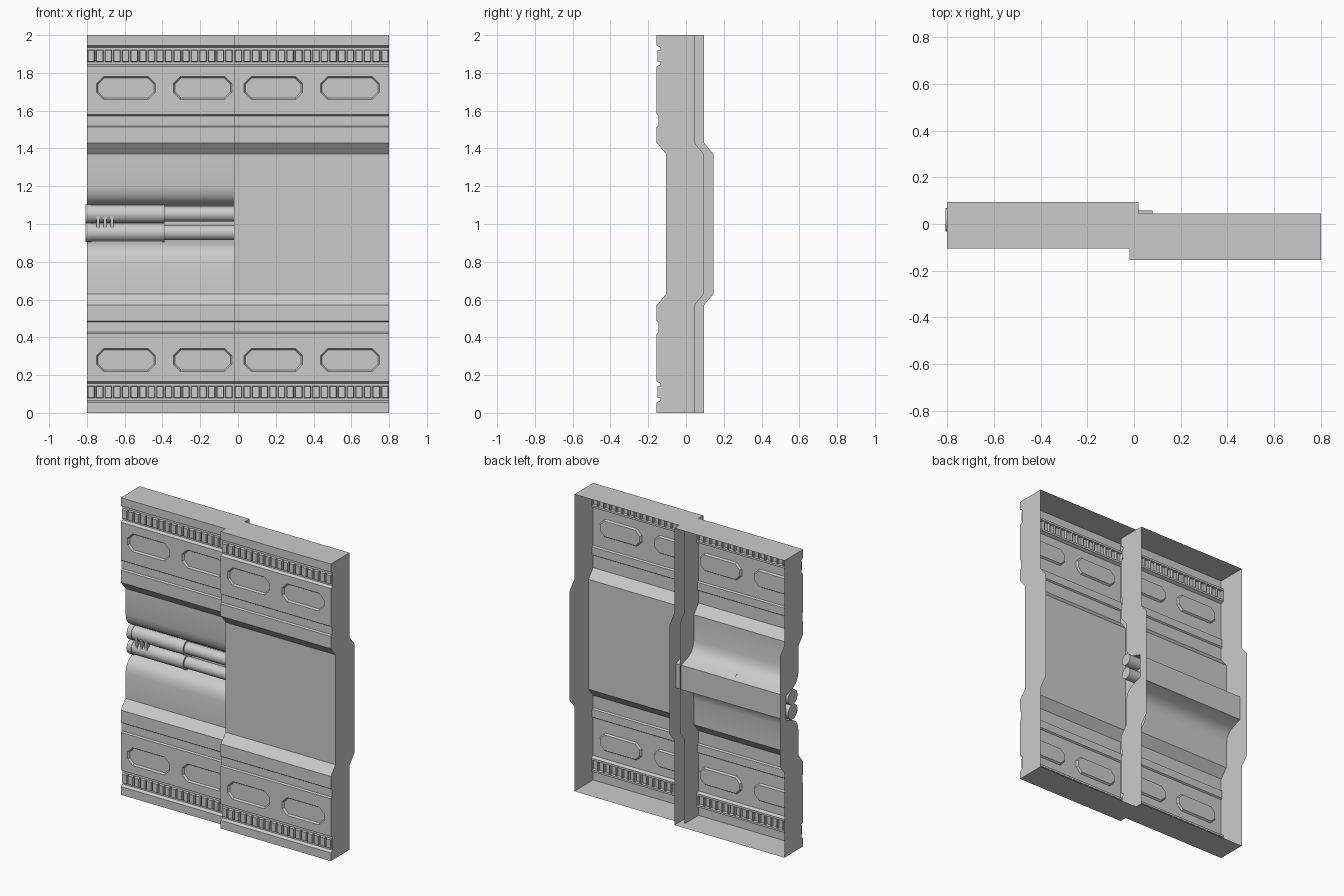
import bpy, bmesh, math
from mathutils import Vector

if "Cube" in bpy.data.objects:
    bpy.data.objects.remove(bpy.data.objects["Cube"], do_unlink=True)

grey = bpy.data.materials.new("plain grey")
grey.use_nodes = True
grey.diffuse_color = (0.6, 0.6, 0.6, 1)
grey.node_tree.nodes["Principled BSDF"].inputs["Base Color"].default_value = (0.6, 0.6, 0.6, 1)


def finish(bm, name):
    bmesh.ops.remove_doubles(bm, verts=bm.verts, dist=0.0002)
    mesh = bpy.data.meshes.new(name)
    bm.to_mesh(mesh)
    bm.free()
    mesh.materials.append(grey)
    obj = bpy.data.objects.new(name, mesh)
    bpy.context.collection.objects.link(obj)
    bpy.ops.object.select_all(action='DESELECT')
    obj.select_set(True)
    bpy.context.view_layer.objects.active = obj
    bpy.ops.object.shade_smooth_by_angle(angle=math.radians(30))
    return obj


def face(bm, points):
    return bm.faces.new([bm.verts.new(p) for p in points])


def ring(cx, cz, hw, hh, cut, y):
    """Rectangle with cut corners, two points per corner, counter-clockwise."""
    pts = []
    for sx, sz in ((-1, -1), (1, -1), (1, 1), (-1, 1)):
        pair = [Vector((cx + sx * hw, y, cz + sz * (hh - cut))),
                Vector((cx + sx * (hw - cut), y, cz + sz * hh))]
        pts += pair if sx * sz > 0 else pair[::-1]
    return pts


def cell(bm, x0, x1, z0, z1, y, shape, shrink, depth):
    """Flat cell holding a raised or sunken plate."""
    cx, cz, hw, hh, cut = shape
    corners = [Vector(p) for p in ((x0, y, z0), (x1, y, z0), (x1, y, z1), (x0, y, z1))]
    rim = ring(cx, cz, hw, hh, cut, y)
    inner = ring(cx, cz, hw - shrink, hh - shrink, max(cut - shrink * 0.5, 0), y + depth)
    for i in range(4):
        j = (i + 1) % 4
        face(bm, [corners[i], corners[j], rim[2 * j], rim[2 * i + 1]])
        if cut > 0:
            face(bm, [corners[i], rim[2 * i + 1], rim[2 * i]])
    for i in range(8):
        j = (i + 1) % 8
        if (rim[i] - rim[j]).length > 0.0001:
            face(bm, [rim[i], rim[j], inner[j], inner[i]])
    face(bm, inner if cut > 0 else inner[::2])


# Upper half of the front profile: (depth behind the front, height)
BASE = [(0, 2), (0, 1.945), (.02, 1.935), (.02, 1.845), (0, 1.835), (0, 1.58),
        (.01, 1.573), (.01, 1.52), (0, 1.513), (0, 1.43), (.05, 1.37)]
GROOVE = [(.05, 1.2), (.06, 1.155), (.08, 1.127), (.11, 1.107), (.185, 1.082)]
BACK = [(.2, 2), (.2, 1.43), (.25, 1.37)]


def both_halves(half, front):
    pts = [(front + d, z) for d, z in half]
    return pts + [(y, 2 - z) for y, z in reversed(pts)]


def panel(name, x0, x1, front, half):
    bm = bmesh.new()
    prof = both_halves(half, front)
    back = both_halves(BACK, front)
    mid = (x0 + x1) / 2
    for (ya, za), (yb, zb) in zip(prof, prof[1:]):
        cz = (za + zb) / 2
        height = abs(cz - 1)
        if .88 < height < .9:
            # row of small raised blocks
            n = 18
            w = (x1 - x0) / n
            for i in range(n):
                a = x0 + i * w
                cell(bm, a, a + w, zb, za, ya,
                     (a + w / 2, cz, w * .42, .032, 0), .003, -.015)
        elif .7 < height < .72:
            # two sunken panels with cut corners
            oz = 1 + math.copysign(.72, cz - 1)
            for a, b, s in ((x0, mid, -1), (mid, x1, 1)):
                cell(bm, a, b, zb, za, ya,
                     (mid + s * .203, oz, .155, .06, .036), .008, .012)
        else:
            face(bm, [(x0, yb, zb), (x1, yb, zb), (x1, ya, za), (x0, ya, za)])
    # end walls, top and bottom, with the back left open
    loop = prof + back[::-1]
    face(bm, [(x1, y, z) for y, z in loop])
    face(bm, [(x0, y, z) for y, z in reversed(loop)])
    f, b = front, front + .2
    face(bm, [(x0, f, 2), (x1, f, 2), (x1, b, 2), (x0, b, 2)])
    face(bm, [(x0, b, 0), (x1, b, 0), (x1, f, 0), (x0, f, 0)])
    return finish(bm, name)


panel("right_door_panel", -.8, .02, -.105, BASE + GROOVE)
panel("left_door_panel", -.02, .8, -.155, BASE)


def bolt(name, z):
    """Stepped round bar along x."""
    steps = [(-.808, .05), (-.775, .05), (-.775, .047), (-.4, .047),
             (-.4, .05), (-.388, .05), (-.388, .039), (.08, .039)]
    sides = 32
    bm = bmesh.new()
    rings = []
    for x, r in steps:
        rings.append([bm.verts.new((x, .018 + r * math.cos(t), z + r * math.sin(t)))
                      for t in (2 * math.pi * i / sides for i in range(sides))])
    for a, b in zip(rings, rings[1:]):
        for i in range(sides):
            j = (i + 1) % sides
            bm.faces.new((a[i], a[j], b[j], b[i]))
    bm.faces.new(rings[0][::-1])
    bm.faces.new(rings[-1])
    bmesh.ops.recalc_face_normals(bm, faces=bm.faces)
    return finish(bm, name)


bolt("upper_lock_bar", 1.053)
bolt("lower_lock_bar", .955)

# Thin fins joining the two bars
for i in range(3):
    bm = bmesh.new()
    bmesh.ops.create_cube(bm, size=1)
    bmesh.ops.scale(bm, verts=bm.verts, vec=(.016, .045, .065))
    bmesh.ops.translate(bm, verts=bm.verts, vec=(-.74 + i * .036, -.005, 1.006))
    finish(bm, f"lock_fin_{i + 1}")
